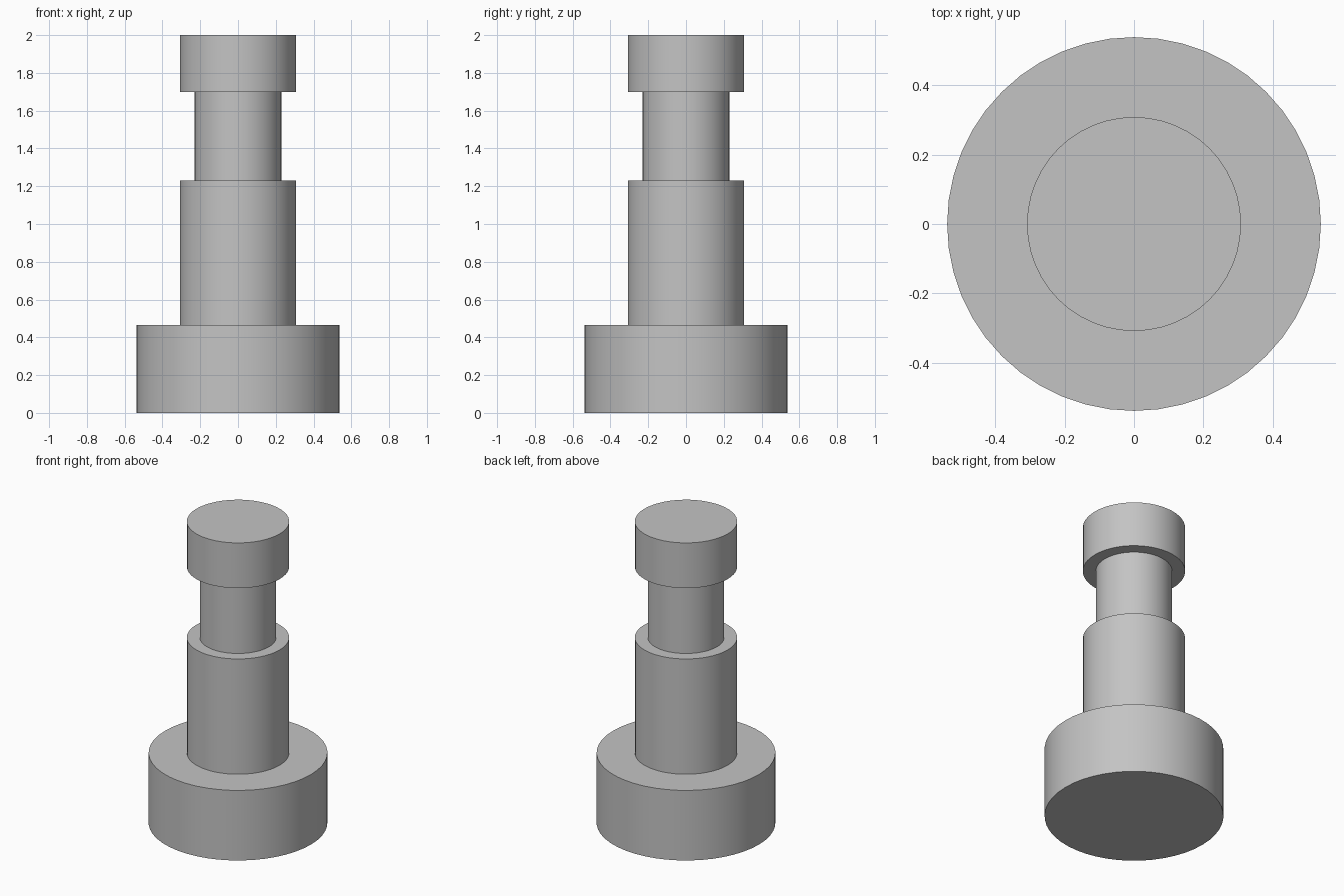
import bpy
import bmesh
from math import radians
from mathutils import Vector

cube = bpy.data.objects.get("Cube")
if cube:
    bpy.data.objects.remove(cube, do_unlink=True)

SEGMENTS = 48

# Single grey material
grey = bpy.data.materials.new("light grey metal")
grey.use_nodes = True
colour = (0.55, 0.55, 0.55, 1)
grey.diffuse_color = colour
grey.node_tree.nodes["Principled BSDF"].inputs["Base Color"].default_value = colour

# Stepped half profile (radius, height) from the base centre to the top centre
BASE, BODY, NECK = 0.538, 0.308, 0.23
profile = [
    (0, 0), (BASE, 0), (BASE, 0.465),
    (BODY, 0.465), (BODY, 1.23),
    (NECK, 1.23), (NECK, 1.7),
    (BODY, 1.7), (BODY, 2), (0, 2),
]

# Turn the profile around the vertical axis into one solid stud
bm = bmesh.new()
verts = [bm.verts.new((r, 0, z)) for r, z in profile]
edges = [bm.edges.new(pair) for pair in zip(verts, verts[1:])]
bmesh.ops.spin(bm, geom=verts + edges, cent=Vector(), axis=Vector((0, 0, 1)),
               angle=radians(360), steps=SEGMENTS, use_merge=True)
bmesh.ops.remove_doubles(bm, verts=bm.verts, dist=1e-4)
bmesh.ops.recalc_face_normals(bm, faces=bm.faces)

mesh = bpy.data.meshes.new("stepped_stud")
bm.to_mesh(mesh)
bm.free()
mesh.materials.append(grey)
stud = bpy.data.objects.new("stepped_stud", mesh)
bpy.context.collection.objects.link(stud)

# Smooth walls with sharp rims
bpy.ops.object.select_all(action="DESELECT")
stud.select_set(True)
bpy.context.view_layer.objects.active = stud
bpy.ops.object.shade_smooth_by_angle(angle=radians(30))
